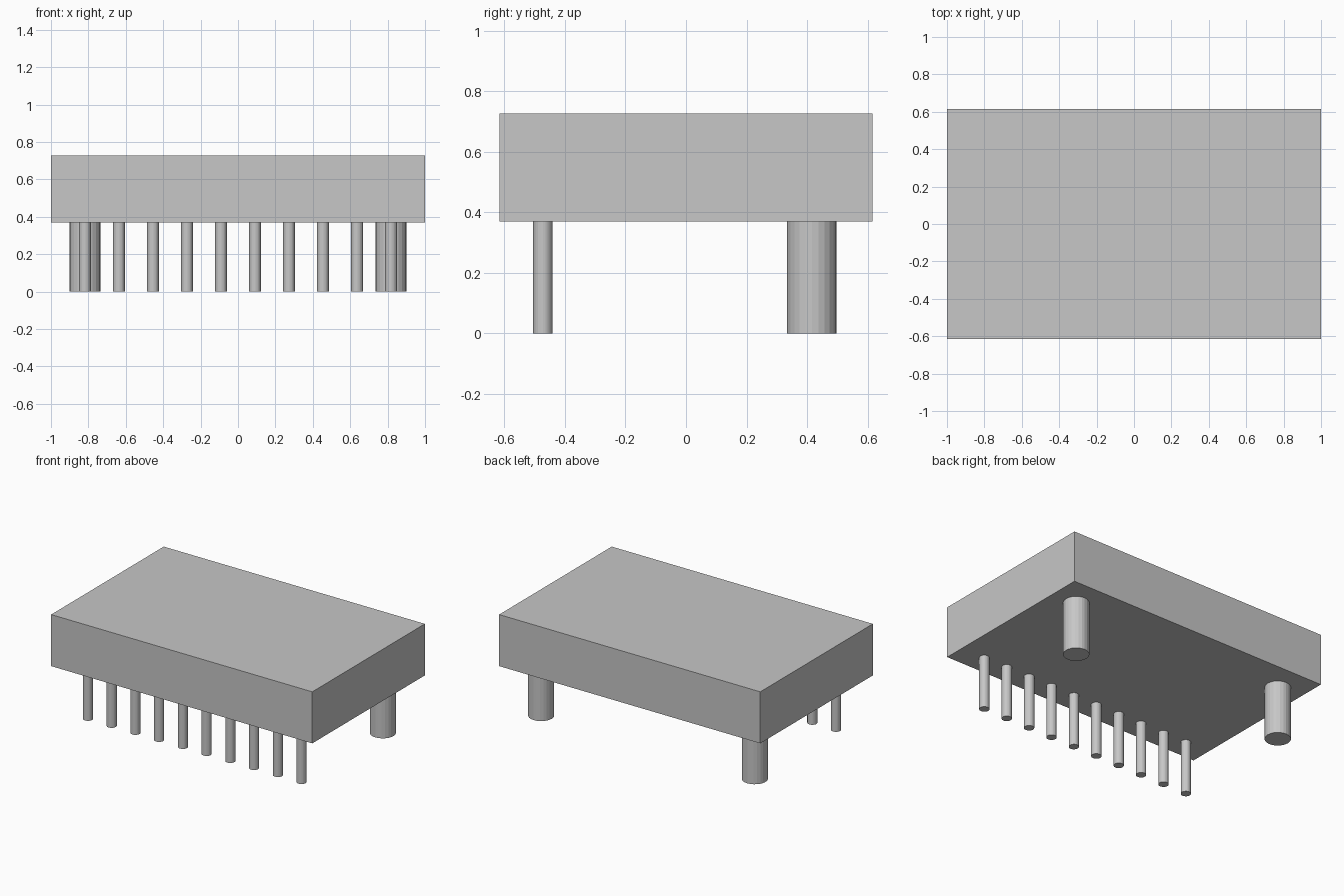
import bpy

cube = bpy.data.objects.get("Cube")
if cube:
    bpy.data.objects.remove(cube, do_unlink=True)

# Single plain grey
grey = bpy.data.materials.new("plain_grey")
grey.use_nodes = True
COLOR = (0.57, 0.57, 0.57, 1)
grey.diffuse_color = COLOR
grey.node_tree.nodes["Principled BSDF"].inputs["Base Color"].default_value = COLOR

BASE, TOP = 0.37, 0.727   # underside and top of the body
PITCH = 2 / 11            # spacing between pins
PINS = 10


def finish(name):
    obj = bpy.context.object
    obj.name = name
    obj.data.materials.append(grey)
    return obj


def post(name, x, y, radius):
    """Round post from the ground up to the body's underside."""
    bpy.ops.mesh.primitive_cylinder_add(
        vertices=24, radius=radius, depth=BASE, location=(x, y, BASE / 2))
    return finish(name)


# Rectangular body
bpy.ops.mesh.primitive_cube_add(size=1, location=(0, 0, (BASE + TOP) / 2))
body = finish("body")
body.scale = (2, 1.232, TOP - BASE)
bpy.ops.object.transform_apply(location=False, rotation=False, scale=True)

# Row of thin pins along the front
for i in range(PINS):
    post(f"pin_{i + 1}", (i - (PINS - 1) / 2) * PITCH, -0.473, 0.032)

# Two thick mounting posts at the back
for side, sign in (("left", 1), ("right", -1)):
    post(f"back_post_{side}", sign * 4.5 * PITCH, 0.416, 0.082)
